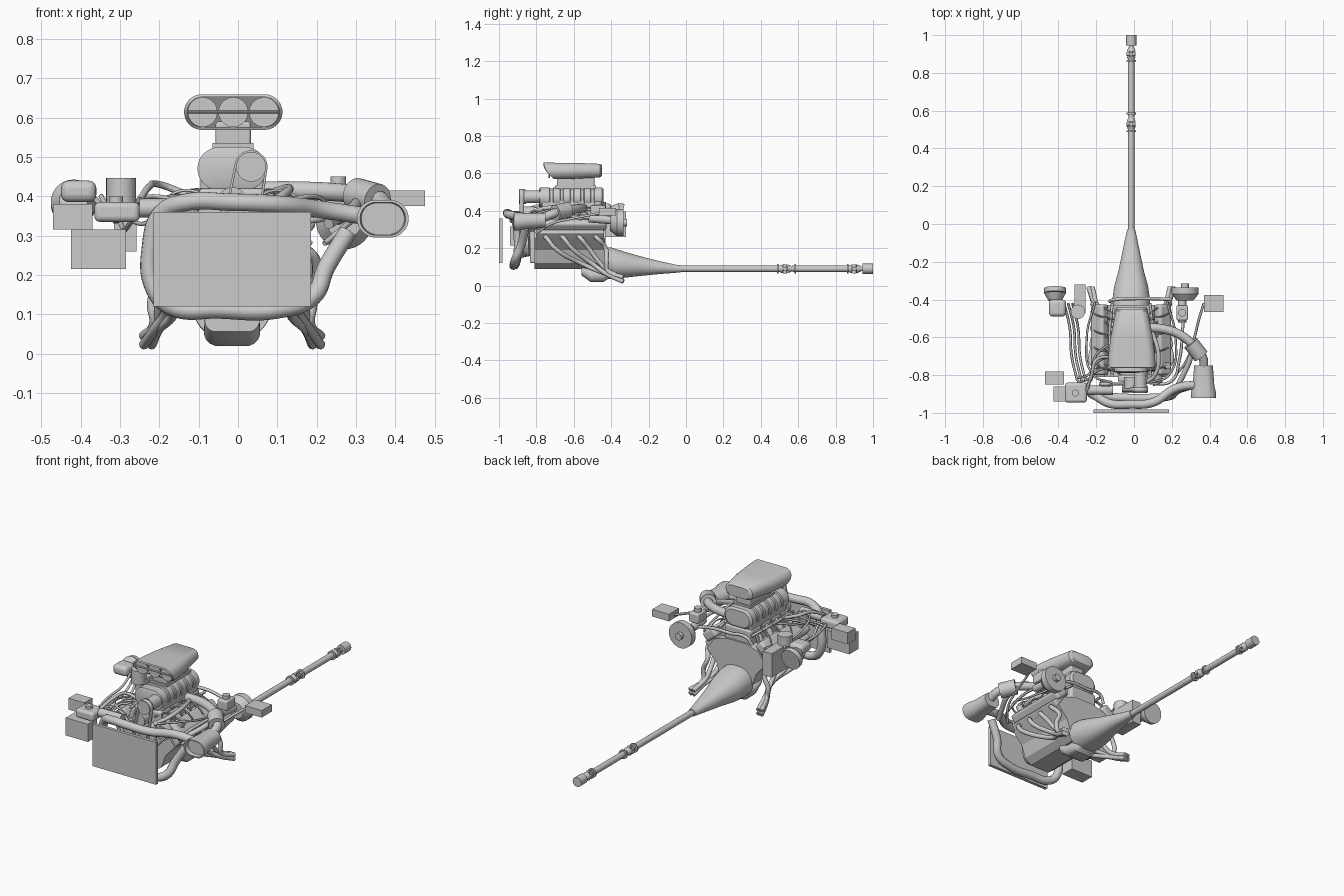
import bpy, bmesh
from math import pi, cos, sin, atan2, hypot
from mathutils import Vector

if "Cube" in bpy.data.objects:
    bpy.data.objects.remove(bpy.data.objects["Cube"])

C = -0.015  # engine centre line
curves = []

def mesh_obj(name, verts, faces, angle=0.6):
    me = bpy.data.meshes.new(name)
    me.from_pydata(verts, [], faces)
    bm = bmesh.new(); bm.from_mesh(me)
    bmesh.ops.recalc_face_normals(bm, faces=bm.faces)
    bm.to_mesh(me); bm.free()
    o = bpy.data.objects.new(name, me)
    bpy.context.collection.objects.link(o)
    bpy.ops.object.select_all(action='DESELECT')
    bpy.context.view_layer.objects.active = o
    o.select_set(True)
    bpy.ops.object.shade_smooth_by_angle(angle=angle)
    return o

def box(name, x0, x1, y0, y1, z0, z1, bevel=0.0, tilt=0):
    bpy.ops.mesh.primitive_cube_add(size=1, location=((x0+x1)/2, (y0+y1)/2, (z0+z1)/2), rotation=(0, tilt, 0))
    o = bpy.context.object
    o.name = name
    o.scale = (x1-x0, y1-y0, z1-z0)
    if bevel:
        bpy.ops.object.transform_apply(location=False, rotation=False, scale=True)
        m = o.modifiers.new('round', 'BEVEL'); m.width = bevel; m.segments = 4
        bpy.ops.object.shade_smooth_by_angle(angle=0.6)
    return o

def rod(name, a, b, r, r2=None, n=24):
    a, b = Vector(a), Vector(b)
    d = b-a
    bpy.ops.mesh.primitive_cone_add(vertices=n, radius1=r, radius2=r if r2 is None else r2, depth=d.length,
                                    location=(a+b)/2, rotation=d.to_track_quat('Z', 'Y').to_euler())
    o = bpy.context.object
    o.name = name
    bpy.ops.object.shade_smooth_by_angle(angle=0.6)
    return o

def tube(name, pts, r, closed=False):
    cu = bpy.data.curves.new(name, 'CURVE')
    cu.dimensions = '3D'; cu.bevel_depth = r; cu.bevel_resolution = 3 if r > 0.01 else 1
    cu.resolution_u = 8; cu.use_fill_caps = True
    s = cu.splines.new('BEZIER')
    s.bezier_points.add(len(pts)-1)
    for p, co in zip(s.bezier_points, pts):
        p.co = co
        p.handle_left_type = p.handle_right_type = 'AUTO'
    s.use_cyclic_u = closed
    o = bpy.data.objects.new(name, cu)
    bpy.context.collection.objects.link(o)
    curves.append(o)

def loft(name, rings, n=32, cx=C):
    """Skin rounded sections along y; ring = (y, z, half width, half height, lean)."""
    v, f = [], []
    for y, z, w, h, lean in rings:
        r = min(w, h)
        for i in range(n):
            t = 2*pi*(i+0.5)/n
            c, s = cos(t), sin(t)
            v.append((cx + r*c + (w-r)*(1 if c > 0 else -1), y + lean*((1-s)/2)**2,
                      z + r*s + (h-r)*(1 if s > 0 else -1)))
    for k in range(len(rings)-1):
        for i in range(n):
            j = (i+1) % n
            f.append((k*n+i, k*n+j, (k+1)*n+j, (k+1)*n+i))
    f.append(tuple(range(n)))
    f.append(tuple((len(rings)-1)*n+i for i in range(n)))
    return mesh_obj(name, v, f)

def belt(name, p, rp, q, rq, y, wide):
    base = atan2(q[1]-p[1], q[0]-p[0])
    pts = [(p[0]+rp*cos(base+pi/2+pi*i/12), p[1]+rp*sin(base+pi/2+pi*i/12)) for i in range(13)]
    pts += [(q[0]+rq*cos(base-pi/2+pi*i/12), q[1]+rq*sin(base-pi/2+pi*i/12)) for i in range(13)]
    n = len(pts)
    v = [(x, y, z) for x, z in pts] + [(x, y+wide, z) for x, z in pts]
    o = mesh_obj(name, v, [(i, (i+1) % n, n+(i+1) % n, n+i) for i in range(n)])
    o.modifiers.new('thick', 'SOLIDIFY').thickness = 0.006
    for m, (c, r) in enumerate(((p, rp), (q, rq))):
        rod(f'{name}_pulley_{m}', (c[0], y-.004, c[1]), (c[0], y+wide+.01, c[1]), r-.004)

# Radiator
box('radiator', -.215, .185, -1.0, -.982, .12, .36)

# Engine block: V-shaped profile pulled along y
half = [(.06, .09), (.10, .12), (.125, .19), (.185, .255), (.14, .32), (.06, .345)]
prof = [(C+x, z) for x, z in half] + [(C-x, z) for x, z in reversed(half)]
n = len(prof)
mesh_obj('engine_block', [(x, -.81, z) for x, z in prof] + [(x, -.43, z) for x, z in prof],
         [(i, (i+1) % n, n+(i+1) % n, n+i) for i in range(n)] + [tuple(range(n)), tuple(range(n, 2*n))], .3)

# Oil pan and gearbox housing
loft('oil_pan', [(-.56, .085, .07, .03, 0), (-.51, .055, .072, .036, 0), (-.44, .055, .072, .036, 0), (-.41, .07, .06, .03, 0)], 16)
loft('gearbox', [(-.44, .122, .10, .085, 0), (-.40, .12, .10, .084, 0), (-.33, .112, .09, .07, 0), (-.25, .105, .068, .054, 0),
                 (-.15, .097, .047, .036, 0), (-.05, .09, .026, .021, 0), (-.03, .09, .021, .02, 0)])

# Drive shaft with collars and joints
rod('drive_shaft_front', (C, -.04, .09), (C, .50, .09), .017)
rod('drive_shaft_rear', (C, .57, .09), (C, .88, .09), .017)
for y in (.49, .585, .865):
    rod('shaft_collar', (C, y-.004, .09), (C, y+.004, .09), .026)
for y in (.53, .90):
    rod('joint_core', (C, y-.04, .09), (C, y+.05, .09), .012)
    rod('joint_cross', (C-.024, y, .09), (C+.024, y, .09), .011, n=16)
    rod('joint_cross', (C, y, .066), (C, y, .114), .011, n=16)
    rod('joint_yoke', (C, y-.035, .09), (C, y-.012, .09), .015, .024)
    rod('joint_yoke', (C, y+.012, .09), (C, y+.035, .09), .024, .015)
rod('shaft_end', (C, .945, .09), (C, 1.0, .09), .027)

# Both cylinder banks: heads, covers, exhaust headers, plug leads
for s, side in ((-1, 'left'), (1, 'right')):
    X = lambda x: C + s*x
    xs = sorted((X(.105), X(.195)))
    box(side+'_head', *xs, -.80, -.44, .25, .32, .006, s*.7)
    xs = sorted((X(.125), X(.21)))
    box(side+'_valve_cover', *xs, -.80, -.425, .31, .365, .015, s*.7)
    rod(side+'_cover_cap', (X(.175), -.75, .35), (X(.195), -.75, .385), .018)
    for i in range(4):
        y = -.76 + .09*i
        tube(side+'_header', [(X(.15), y, .265), (X(.20), y+.015, .255), (X(.215-.012*i), y+.06, .20),
                              (X(.15+.018*i), -.53+.035*i, .105+.008*i),
                              (X(.188+.01*(i % 2)), -.42, .06+.022*(i//2)),
                              (X(.205+.02*(i % 2)), -.335, .022+.022*(i//2))], .0125)
        box('exhaust_flange', *sorted((X(.14), X(.165))), y-.025, y+.025, .24, .29, .004)
        tube(side+'_plug_lead', [(X(.05), -.80+.02*i, .39), (X(.11), y-.01, .415), (X(.16), y, .40), (X(.205), y+.02, .33)], .004)
        tube(side+'_intake_runner', [(X(.05), y, .40), (X(.09), y, .385), (X(.12), y, .33)], .018)
    tube(side+'_fuel_rail', [(X(.10), -.80, .40), (X(.115), -.6, .41), (X(.10), -.42, .40)], .008)
    tube(side+'_hose', [(X(.10), -.84, .38), (X(.20), -.80, .40), (X(.235), -.6, .36), (X(.19), -.41, .36)], .006)
    for i in range(5):
        y = -.77 + .075*i
        rod('lead_strut', (X(.10), y, .41), (X(.145), y+.03, .365), .005, n=8)
tube('rear_cross_pipe', [(-.13, -.41, .36), (-.10, -.40, .40), (0, -.395, .40), (.10, -.395, .40), (.2, -.40, .38)], .009)

# Intake manifold and supercharger with ribs
box('manifold', C-.085, C+.085, -.79, -.44, .33, .42, .012)
rings = [(-.785, .47, .07, .045, 0), (-.78, .47, .088, .055, 0)]
for i in range(5):
    y = -.73 + .055*i
    rings += [(y, .47, .088, .055, 0), (y+.003, .47, .082, .050, 0), (y+.018, .47, .082, .050, 0), (y+.021, .47, .088, .055, 0)]
loft('supercharger', rings + [(-.45, .47, .088, .055, 0), (-.44, .47, .075, .045, 0)])
box('supercharger_base', C-.08, C+.08, -.77, -.45, .41, .47, .008)
rod('supercharger_nose', (.033, -.875, .475), (.033, -.77, .475), .034)
belt('drive_belt', (.033, .475), .042, (C, .20), .05, -.89, .025)
belt('side_belt', (-.15, .36), .035, (C, .20), .045, -.855, .016)
belt('pump_belt', (.11, .33), .032, (C, .20), .04, -.845, .012)
rod('front_pulley', (C, -.87, .385), (C, -.81, .385), .038)
rod('alternator', (-.25, -.88, .37), (-.11, -.88, .37), .024)
rod('pump_body', (.11, -.84, .33), (.11, -.78, .33), .04)
box('timing_cover', C-.07, C+.07, -.835, -.80, .12, .36, .01)

# Air scoop: neck, hollow shell, three flaps
box('scoop_neck', C+.003-.045, C+.003+.045, -.69, -.49, .51, .59, .008)
box('carburettor_plate', C-.05, C+.055, -.70, -.48, .52, .535)
loft('air_scoop', [(-.45, .615, .07, .030, 0), (-.46, .615, .085, .036, 0), (-.60, .614, .112, .043, 0), (-.70, .613, .124, .044, .02),
                   (-.76, .614, .125, .045, .055), (-.763, .614, .117, .038, .055), (-.70, .614, .117, .038, .05)], 48, C+.003)
for x in (-.078, 0, .078):
    rod('scoop_flap', (C+.003+x, -.735, .614), (C+.003+x, -.728, .614), .038)
rod('flap_bar', (-.128, -.735, .614), (.103, -.735, .614), .004, n=10)

# Large pipe loop behind the radiator
tube('charge_pipe', [(.35, -.85, .345), (.22, -.87, .365), (.10, -.945, .38), (-.02, -.955, .385), (-.13, -.95, .385),
                     (-.195, -.915, .355), (-.222, -.90, .27), (-.215, -.90, .17), (-.17, -.91, .12), (-.05, -.92, .112),
                     (.10, -.92, .112), (.19, -.91, .145), (.225, -.88, .22), (.28, -.86, .31)], .023)

# Air filter, elbow and intake pipe on the right
loft('air_filter', [(-.75, .35, .05, .04, 0), (-.86, .345, .058, .043, 0), (-.89, .343, .066, .048, 0), (-.92, .343, .066, .048, 0),
                    (-.921, .343, .058, .042, 0), (-.895, .343, .055, .04, 0)], 24, .368)
tube('intake_pipe', [(.05, -.55, .415), (.15, -.555, .415), (.25, -.59, .41), (.33, -.66, .40), (.365, -.71, .385), (.37, -.77, .36)], .024)
rod('intake_coupling', (.30, -.63, .405), (.355, -.70, .39), .042)
tube('return_pipe', [(.30, -.61, .40), (.30, -.70, .38), (.26, -.80, .35), (.23, -.86, .33)], .014)

# Brake booster and reservoir, right rear
rod('brake_booster', (.27, -.37, .337), (.27, -.335, .337), .072, n=32)
rod('booster_front', (.27, -.405, .337), (.27, -.37, .337), .045, .072, n=32)
rod('booster_stud', (.27, -.335, .337), (.27, -.315, .337), .02)
rod('master_cylinder', (.255, -.52, .36), (.255, -.40, .35), .022)
box('brake_reservoir', .225, .285, -.51, -.43, .375, .43, .008)
rod('reservoir_cap', (.255, -.47, .43), (.255, -.47, .45), .02)
box('right_control_box', .37, .475, -.465, -.375, .375, .415)

# Left-hand accessories
rod('left_booster', (-.418, -.365, .385), (-.418, -.34, .38), .058, n=32)
rod('left_booster_cone', (-.418, -.405, .39), (-.418, -.365, .385), .036, .058, n=32)
box('left_pump', -.45, -.36, -.49, -.40, .385, .44, .02)
box('left_fuse_box', -.47, -.37, -.85, -.78, .315, .38)
box('battery_box', -.425, -.285, -.94, -.86, .215, .315)
box('coolant_tank', -.365, -.25, -.945, -.84, .335, .385, .014)
rod('coolant_cap', (-.31, -.895, .38), (-.31, -.895, .40), .018)
rod('left_canister', (-.297, -.465, .37), (-.297, -.465, .447), .038)
box('canister_bracket', -.315, -.258, -.47, -.32, .26, .395)

# Hoses along both flanks
for i in range(3):
    d = .022*i
    tube('left_hose', [(-.37+d, -.42, .40), (-.34+d, -.55, .37-d), (-.33+d, -.70, .36-d), (-.30+d, -.83, .36)], .007)
    tube('left_feed', [(-.30, -.86+d, .36), (-.24, -.84+d, .33+d), (-.2, -.78+d*2, .39), (-.12, -.76+d*3, .40)], .006)
tube('right_hose', [(.26, -.5, .36), (.255, -.60, .37), (.24, -.72, .36), (.2, -.83, .34), (.1, -.85, .34)], .008)
tube('right_cable', [(.37, -.42, .395), (.345, -.50, .38), (.32, -.60, .36), (.28, -.72, .33), (.22, -.8, .28)], .007)
tube('left_arch_hose', [(-.25, -.88, .39), (-.225, -.80, .425), (-.20, -.72, .43), (-.12, -.70, .40)], .009)
tube('heater_hose', [(.06, -.84, .37), (.11, -.80, .40), (.13, -.70, .42), (.09, -.55, .41)], .011)

# Turn the curves into meshes
bpy.context.view_layer.update()
dg = bpy.context.evaluated_depsgraph_get()
for o in curves:
    me = bpy.data.meshes.new_from_object(o.evaluated_get(dg))
    nm = o.name
    bpy.data.objects.remove(o)
    m = bpy.data.objects.new(nm, me)
    bpy.context.collection.objects.link(m)
    for p in me.polygons:
        p.use_smooth = len(p.vertices) == 4
